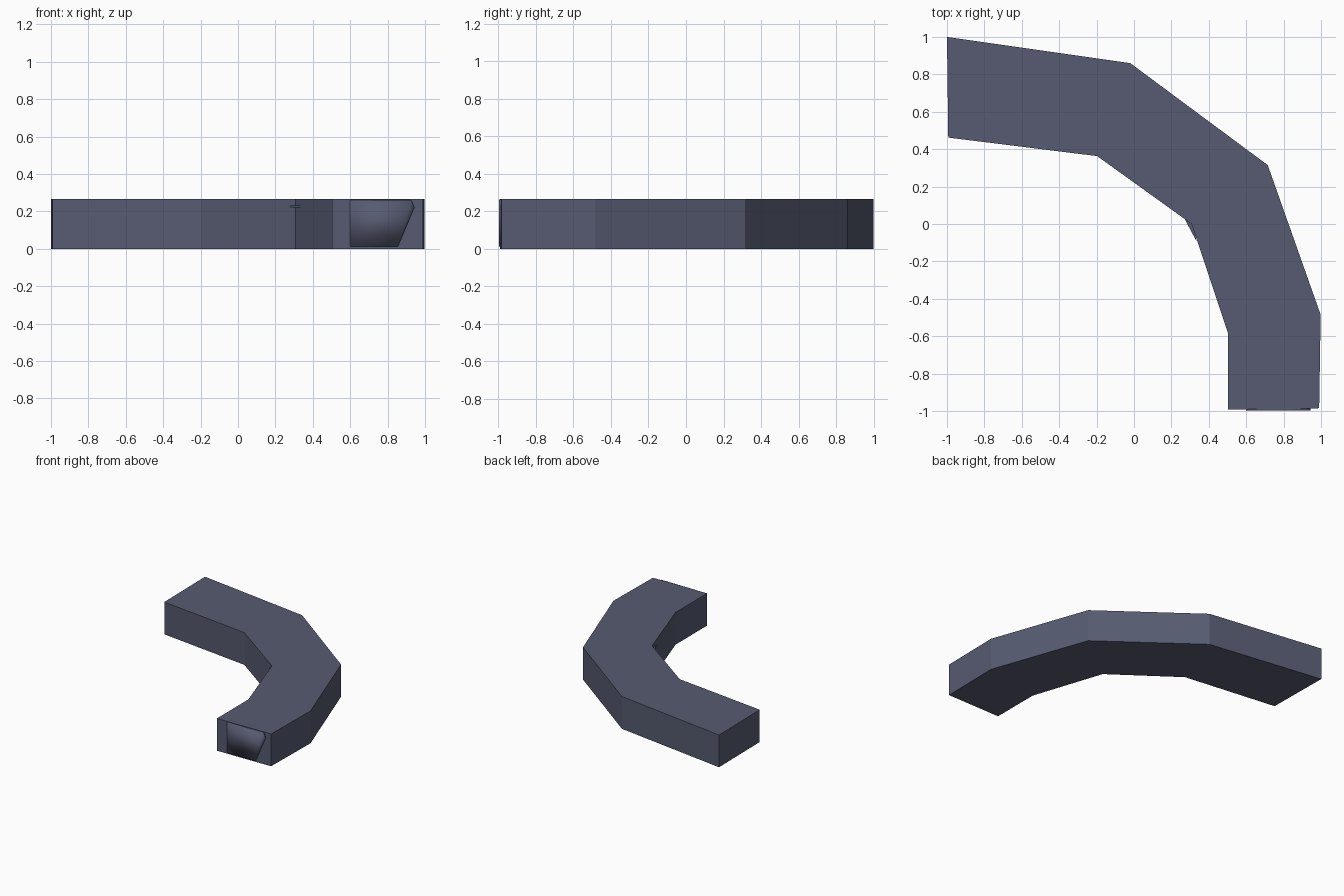
import bpy, bmesh
from mathutils import Vector

if "Cube" in bpy.data.objects:
    bpy.data.objects.remove(bpy.data.objects["Cube"])

H = 0.265

slate = bpy.data.materials.new("slate_blue_grey")
slate.diffuse_color = (0.095, 0.105, 0.165, 1)
slate.use_nodes = True
slate.node_tree.nodes["Principled BSDF"].inputs["Base Color"].default_value = slate.diffuse_color


def prism(name, outline, offset, smooth=False):
    """Extrude a flat outline (list of 3D points) along offset into a closed solid."""
    bm = bmesh.new()
    face = bm.faces.new([bm.verts.new(p) for p in outline])
    new = bmesh.ops.extrude_face_region(bm, geom=[face], use_keep_orig=True)["geom"]
    bmesh.ops.translate(bm, vec=Vector(offset),
                        verts=[g for g in new if isinstance(g, bmesh.types.BMVert)])
    bmesh.ops.recalc_face_normals(bm, faces=bm.faces)
    for f in bm.faces:
        f.smooth = smooth
    mesh = bpy.data.meshes.new(name)
    bm.to_mesh(mesh)
    bm.free()
    mesh.materials.append(slate)
    obj = bpy.data.objects.new(name, mesh)
    bpy.context.collection.objects.link(obj)
    return obj


# Curved block: outer bend, then back along the inner bend
outer = [(-1, 1), (-0.02, 0.86), (0.715, 0.315), (0.998, -0.485), (0.99, -0.985)]
inner = [(0.503, -0.992), (0.503, -0.585), (0.308, 0.0), (-0.197, 0.363), (-0.993, 0.462)]
prism("curved_block", [(x, y, 0) for x, y in outer + inner], (0, 0, H))

# Thin rounded plate on the front end
plate = [(0.60, 0.012), (0.855, 0.012), (0.943, 0.222), (0.925, H - 0.003), (0.60, H - 0.003)]
prism("end_plate", [(x, -0.985, z) for x, z in plate], (0, -0.012, 0), smooth=True)

# Small chip on the inside corner
prism("corner_chip", [(0.272, 0.026, 0.22), (0.29, -0.01, 0.22), (0.333, -0.09, 0.22),
                      (0.32, 0.0, 0.22)], (0, 0, 0.012))
